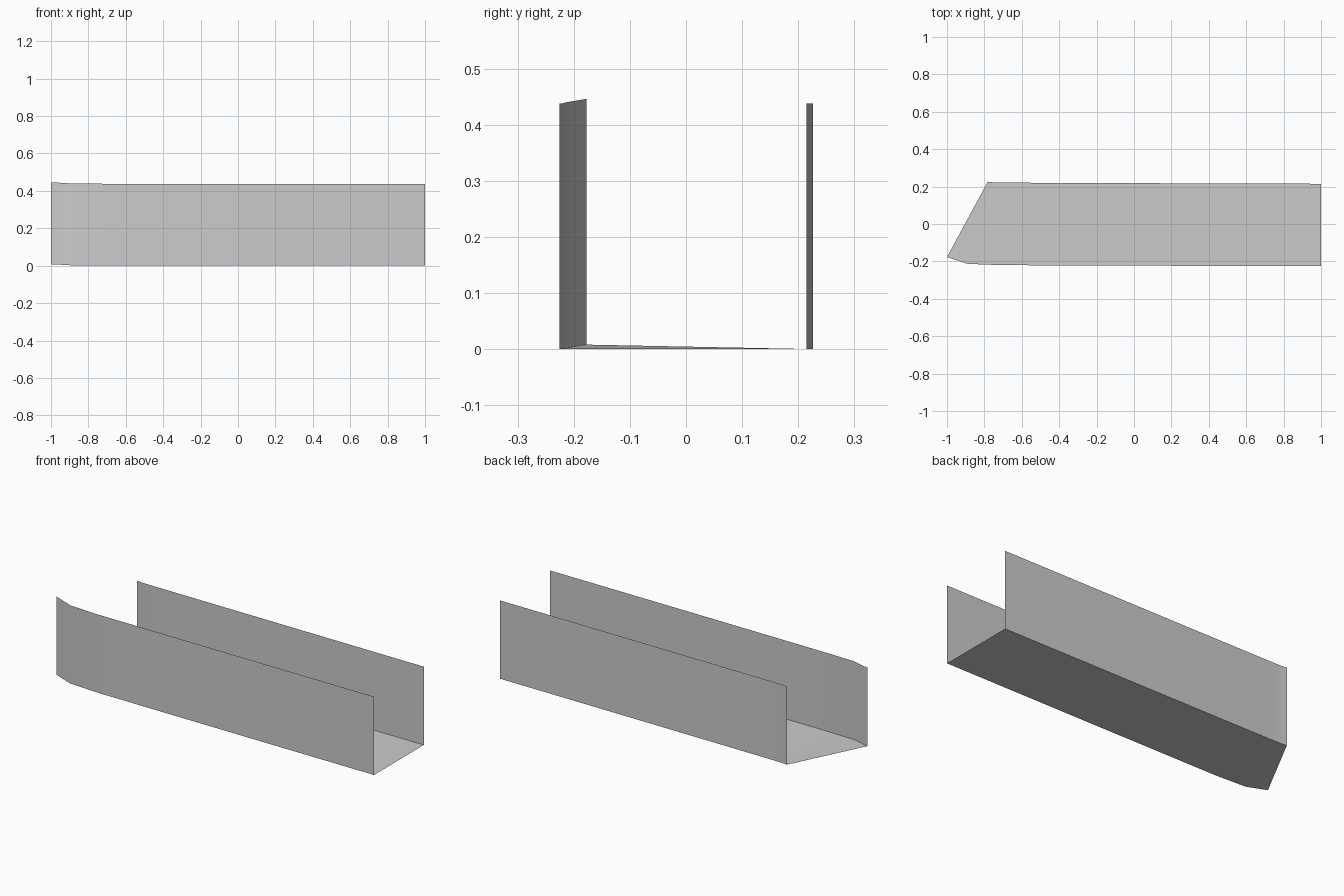
import bpy, bmesh

if "Cube" in bpy.data.objects:
    bpy.data.objects.remove(bpy.data.objects["Cube"])

H = 0.438  # wall height

# Stations along the channel: front edge (x, y, z), back edge (x, y, z)
stations = [
    ((1.0, -0.225, 0.0), (1.0, 0.215, 0.0)),
    ((0.1, -0.223, 0.0), (0.1, 0.218, 0.0)),
    ((-0.71, -0.22, 0.0), (-0.67, 0.221, 0.0)),
    ((-0.89, -0.213, 0.002), (-0.75, 0.222, 0.0)),
    ((-1.0, -0.177, 0.008), (-0.782, 0.226, 0.0)),
]

# U-shaped open sheet swept through the stations
bm = bmesh.new()
rings = []
for f, b in stations:
    pts = [(f[0], f[1], f[2] + H), f, b, (b[0], b[1], b[2] + H)]
    rings.append([bm.verts.new(p) for p in pts])
for r0, r1 in zip(rings, rings[1:]):
    for i in range(3):
        bm.faces.new((r0[i], r1[i], r1[i + 1], r0[i + 1]))
bmesh.ops.recalc_face_normals(bm, faces=bm.faces)

# Floor faces up
bm.normal_update()
if bm.faces[:][1].normal.z < 0:
    bmesh.ops.reverse_faces(bm, faces=bm.faces[:])

mesh = bpy.data.meshes.new("open_channel")
bm.to_mesh(mesh)
bm.free()
channel = bpy.data.objects.new("open_channel", mesh)
bpy.context.collection.objects.link(channel)

# Smooth along the bend, crisp at floor corners
bpy.context.view_layer.objects.active = channel
channel.select_set(True)
bpy.ops.object.shade_smooth_by_angle()
